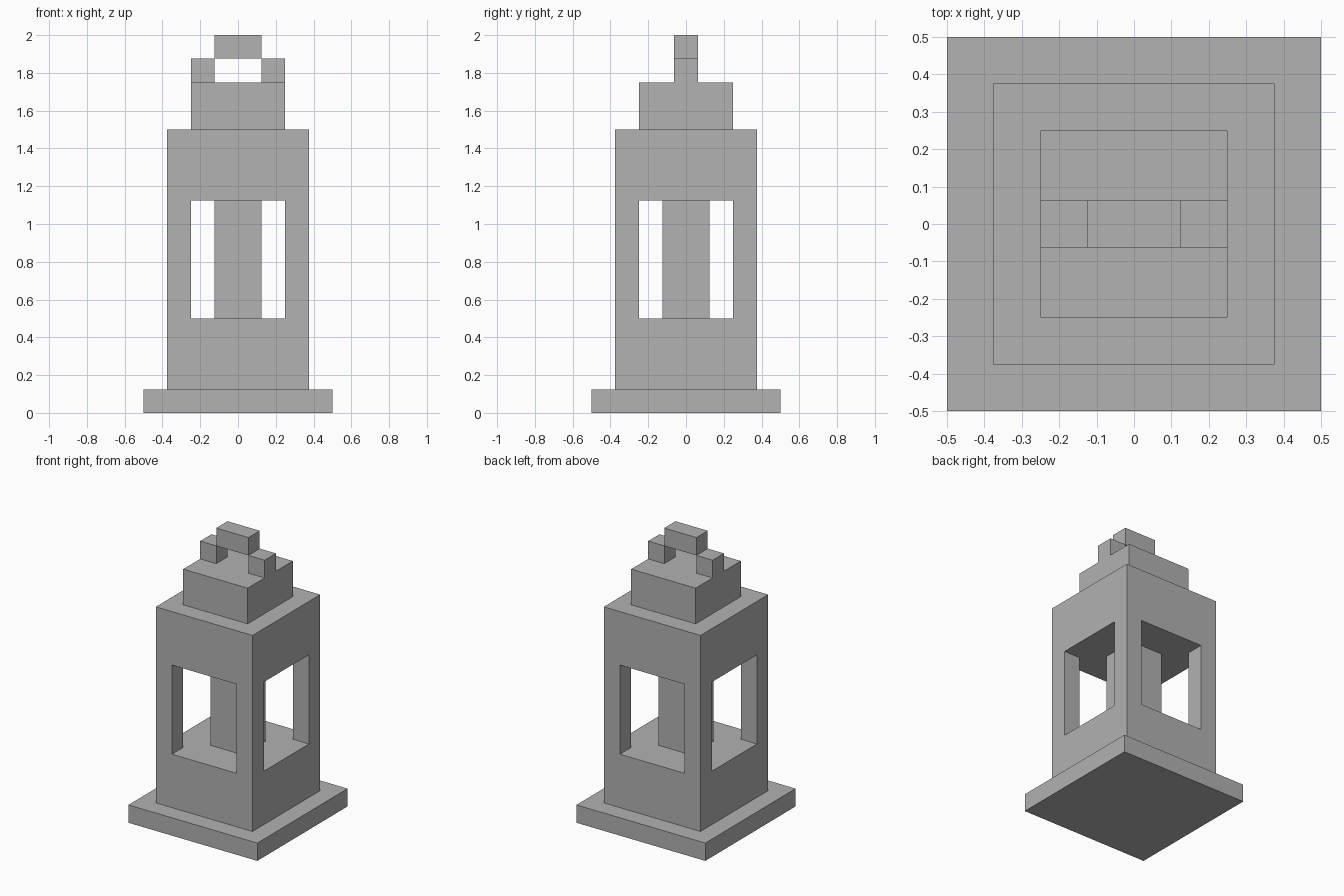
import bpy

default = bpy.data.objects.get("Cube")
if default:
    bpy.data.objects.remove(default, do_unlink=True)

stone = bpy.data.materials.new("plain_grey")
stone.use_nodes = True
GREY = (0.445, 0.445, 0.445, 1)
stone.diffuse_color = GREY
stone.node_tree.nodes["Principled BSDF"].inputs["Base Color"].default_value = GREY

U = 0.125  # every part sits on this grid step


def box(name, width, depth, bottom, top, x=0):
    """Box centred on y = 0, sized in grid steps."""
    bpy.ops.mesh.primitive_cube_add(size=1, location=(x * U, 0, (bottom + top) / 2 * U))
    obj = bpy.context.object
    obj.name = obj.data.name = name
    obj.scale = (width * U, depth * U, (top - bottom) * U)
    bpy.ops.object.transform_apply(location=False, rotation=False, scale=True)
    obj.data.materials.append(stone)
    return obj


# Base slab and lantern housing
box("base", 8, 8, 0, 1)
housing = box("housing", 6, 6, 1, 12)

# Window openings cut right through in both directions
for name, width, depth in (("front_opening", 4, 8), ("side_opening", 8, 4)):
    cutter = box(name, width, depth, 4, 9)
    cutter.hide_render = True
    cut = housing.modifiers.new(name, "BOOLEAN")
    cut.operation = "DIFFERENCE"
    cut.solver = "EXACT"
    cut.object = cutter
    bpy.context.view_layer.objects.active = housing
    bpy.ops.object.modifier_apply(modifier=cut.name)
    bpy.data.objects.remove(cutter, do_unlink=True)

# Candle column inside
box("candle", 2, 2, 4, 9)

# Cap and carrying handle
box("cap", 4, 4, 12, 14)
for name, side in (("left_handle_post", 1), ("right_handle_post", -1)):
    box(name, 1, 1, 14, 15, x=1.5 * side)
box("handle_bar", 2, 1, 15, 16)
